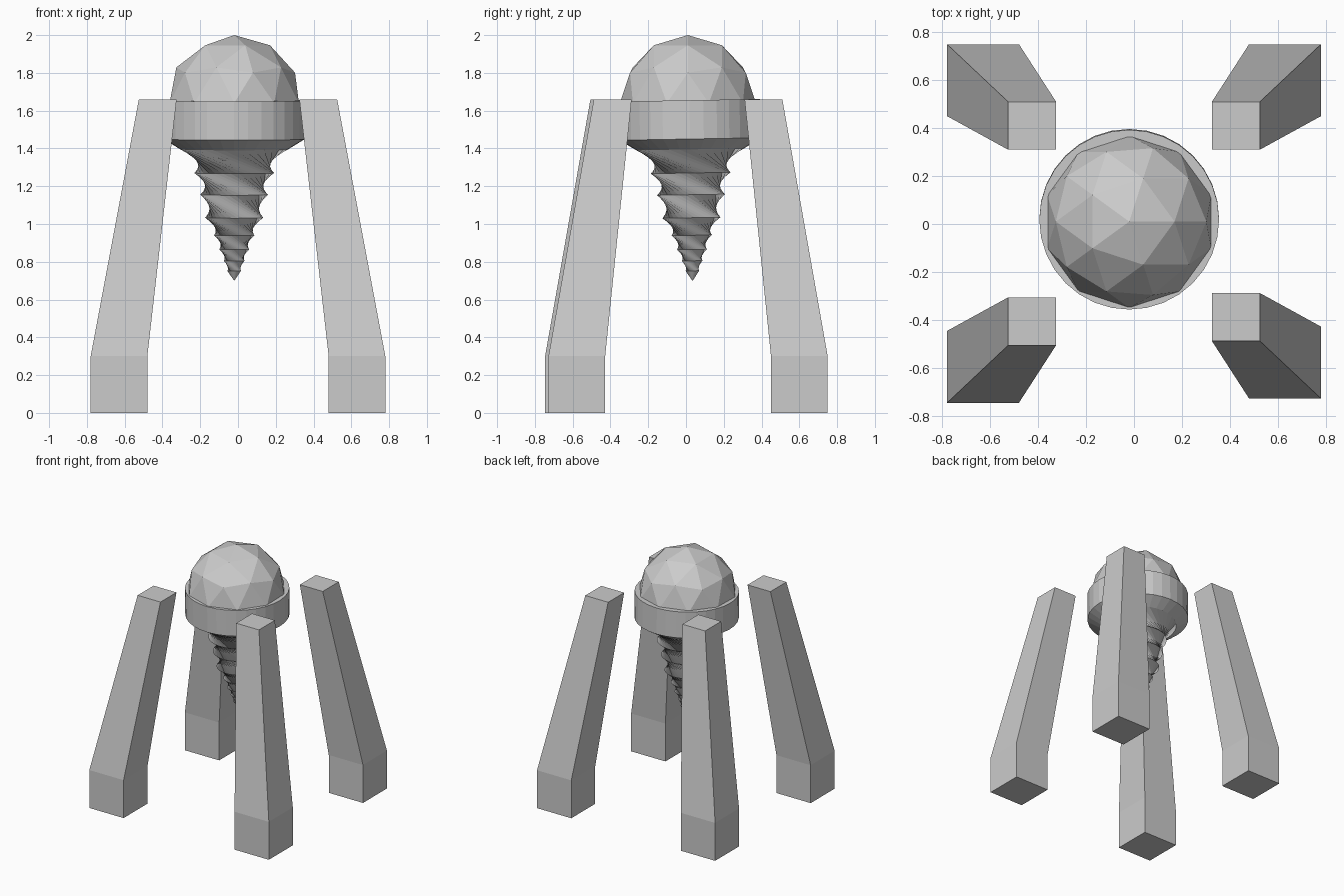
import bpy, bmesh
from math import cos, sin, pi, radians
from mathutils import Matrix

if "Cube" in bpy.data.objects:
    bpy.data.objects.remove(bpy.data.objects["Cube"])


def make_object(name, bm):
    bmesh.ops.recalc_face_normals(bm, faces=bm.faces)
    mesh = bpy.data.meshes.new(name)
    bm.to_mesh(mesh)
    bm.free()
    obj = bpy.data.objects.new(name, mesh)
    bpy.context.collection.objects.link(obj)
    return obj


def loft(bm, rings):
    """Skin a list of vertex-coordinate rings and cap both ends."""
    loops = [[bm.verts.new(p) for p in ring] for ring in rings]
    n = len(loops[0])
    for a, b in zip(loops, loops[1:]):
        for i in range(n):
            j = (i + 1) % n
            bm.faces.new((a[i], a[j], b[j], b[i]))
    bm.faces.new(loops[0])
    bm.faces.new(loops[-1])


def square(cx, cy, half, z):
    return [(cx + sx * half, cy + sy * half, z)
            for sx, sy in ((-1, -1), (1, -1), (1, 1), (-1, 1))]


# Four legs: straight foot, then leaning inward to a narrower top
for name, sx, sy, shift in (("back_left_leg", -1, 1, 0), ("back_right_leg", 1, 1, 0),
                            ("front_left_leg", -1, -1, 0.004),
                            ("front_right_leg", 1, -1, 0.022)):
    bm = bmesh.new()
    loft(bm, [square(sx * 0.63, sy * 0.60 + shift, 0.15, 0),
              square(sx * 0.63, sy * 0.60 + shift, 0.15, 0.30),
              square(sx * 0.425, sy * 0.41 + shift, 0.10, 1.66)])
    make_object(name, bm)

# Collar and drill bit: each thread section is a twisted cone segment
SIDES = 32
TWIST = radians(85)
profile = [(0.375, 1.655, 0), (0.375, 1.45, 0), (0.285, 1.395, 0),
           (0.212, 1.27, 1), (0.18, 1.155, 2), (0.154, 1.033, 3),
           (0.107, 0.94, 4), (0.08, 0.865, 5), (0.055, 0.805, 6),
           (0.036, 0.752, 7), (0.001, 0.70, 7)]
bm = bmesh.new()
loft(bm, [[(r * cos(2 * pi * i / SIDES + t * TWIST),
            r * sin(2 * pi * i / SIDES + t * TWIST), z - 1.655)
           for i in range(SIDES)] for r, z, t in profile])
drill = make_object("drill_bit", bm)
drill.location = (-0.02, 0.018, 1.655)
drill.rotation_euler = (radians(1), 0, 0)

# Faceted dome sitting in the collar
bm = bmesh.new()
bmesh.ops.create_icosphere(bm, subdivisions=2, radius=0.36,
                           matrix=Matrix.Translation((-0.02, 0.01, 1.64)))
make_object("dome", bm)
